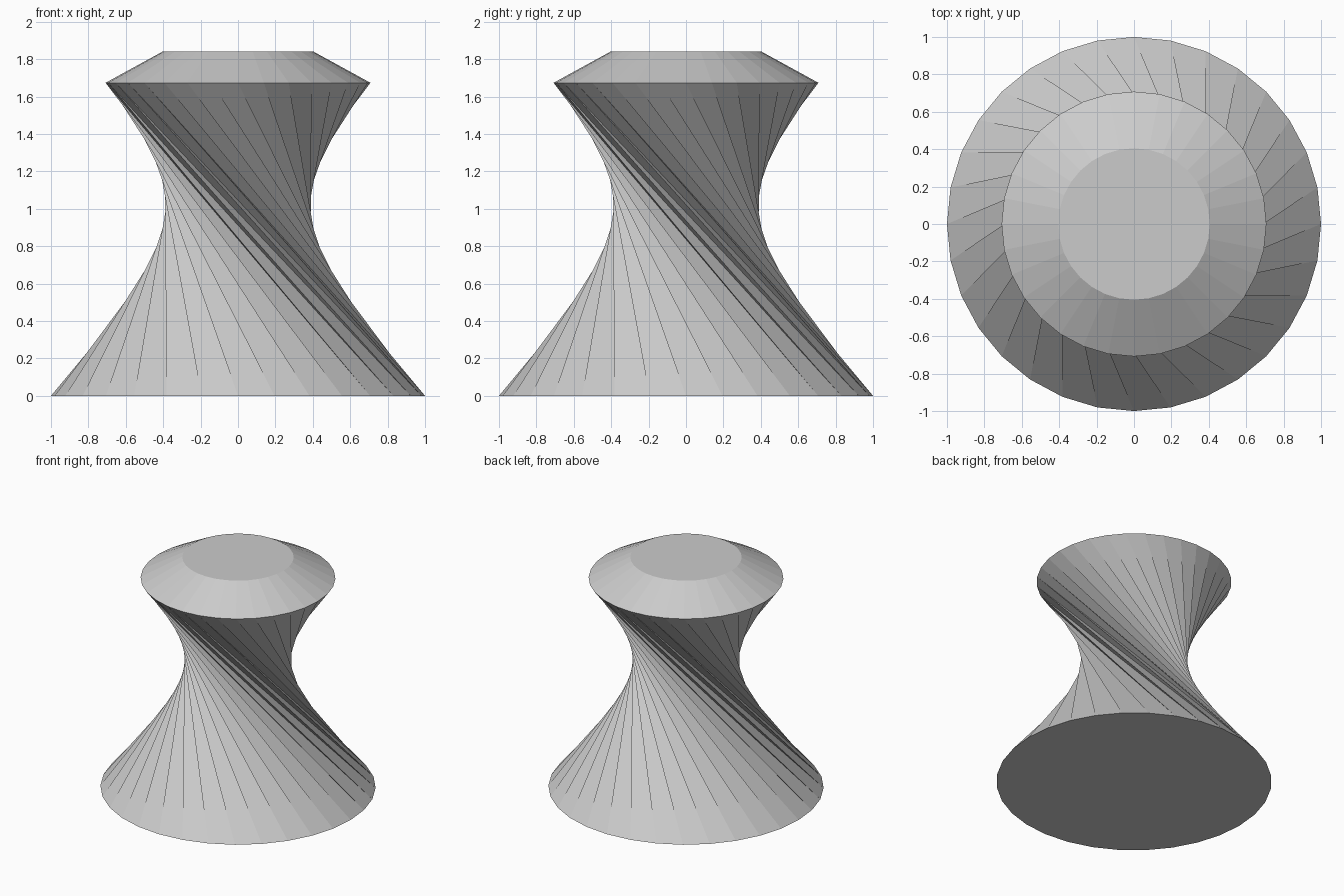
import bpy, bmesh
from math import sin, cos, tau

if "Cube" in bpy.data.objects:
    bpy.data.objects.remove(bpy.data.objects["Cube"])

SIDES = 32
TWIST = 11  # steps the upper rim is turned clockwise against the base

bm = bmesh.new()

def ring(radius, z):
    return [bm.verts.new((radius * cos(tau * i / SIDES), radius * sin(tau * i / SIDES), z))
            for i in range(SIDES)]

base = ring(1.0, 0.0)
rim = ring(0.708, 1.674)
top = ring(0.405, 1.84)

for i in range(SIDES):
    j = (i + 1) % SIDES
    a, b = (i - TWIST) % SIDES, (j - TWIST) % SIDES
    # twisted body: ridge lines with valley diagonals
    bm.faces.new((base[i], base[j], rim[a]))
    bm.faces.new((base[j], rim[b], rim[a]))
    # sloping shoulder
    bm.faces.new((rim[i], rim[j], top[j], top[i]))

# flat ends
bm.faces.new(top)
bm.faces.new(base[::-1])

mesh = bpy.data.meshes.new("twisted_stool")
bm.to_mesh(mesh)
bm.free()
bpy.context.collection.objects.link(bpy.data.objects.new("twisted_stool", mesh))
